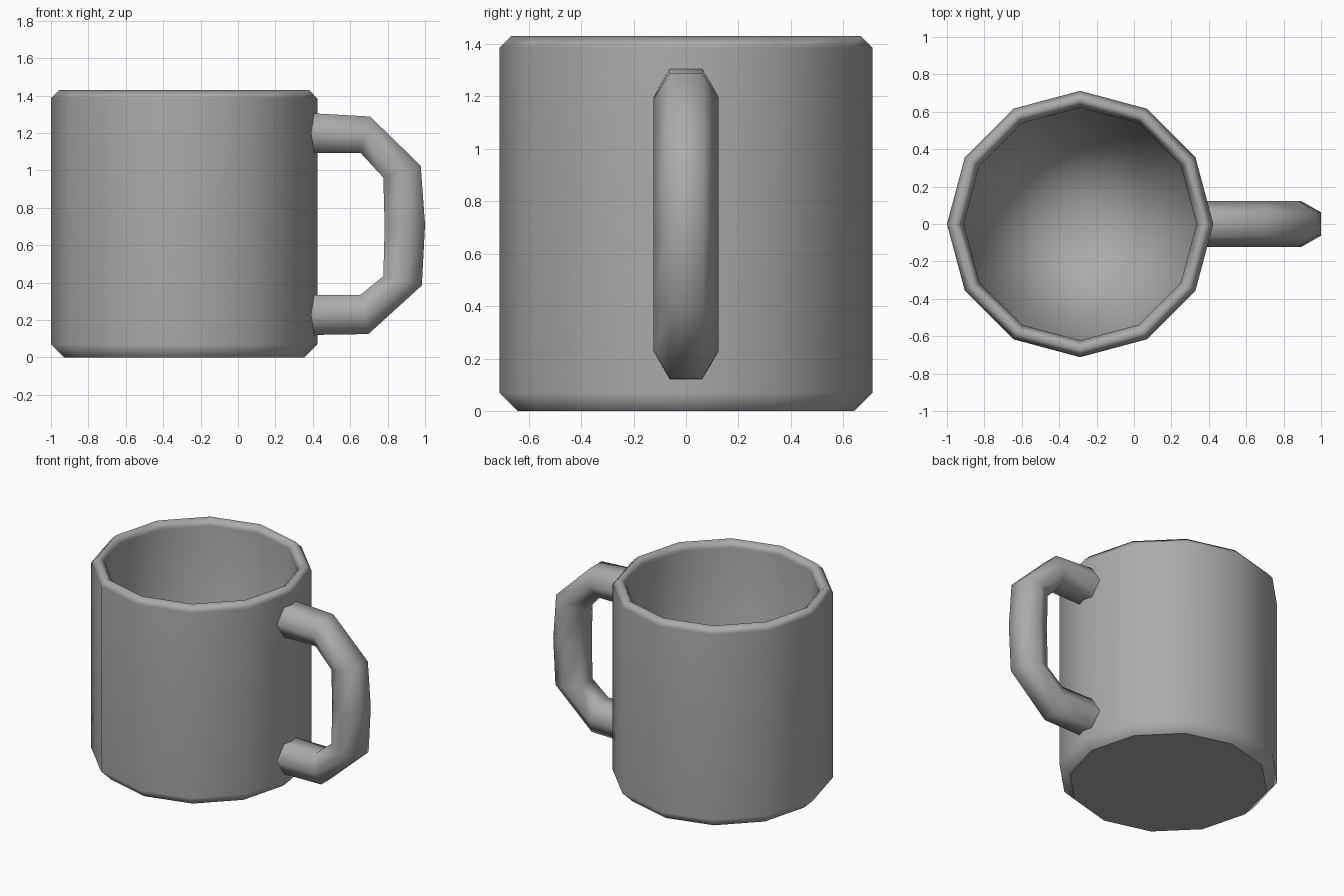
import bpy
import bmesh
from math import cos, sin, pi
from mathutils import Vector

cube = bpy.data.objects.get("Cube")
if cube:
    bpy.data.objects.remove(cube, do_unlink=True)

# One plain grey for everything
grey = bpy.data.materials.new("mid_grey")
grey.use_nodes = True
colour = (0.41, 0.41, 0.41, 1)
grey.diffuse_color = colour
grey.node_tree.nodes["Principled BSDF"].inputs["Base Color"].default_value = colour


def bridge(bm, rings):
    """Join neighbouring rings of vertices with quads."""
    for a, b in zip(rings, rings[1:]):
        n = len(a)
        for i in range(n):
            j = (i + 1) % n
            bm.faces.new((a[i], a[j], b[j], b[i]))


def finish(bm, name):
    """Make the object, with shading led by its larger faces."""
    bmesh.ops.recalc_face_normals(bm, faces=bm.faces)
    mesh = bpy.data.meshes.new(name)
    bm.to_mesh(mesh)
    bm.free()
    mesh.materials.append(grey)
    obj = bpy.data.objects.new(name, mesh)
    bpy.context.collection.objects.link(obj)
    weighted = obj.modifiers.new("weighted_normals", 'WEIGHTED_NORMAL')
    weighted.mode = 'FACE_AREA'
    weighted.keep_sharp = True


# Mug body: twelve-sided lathe from the base, over the rim, down to the inner floor
SIDES = 12
CENTRE_X = -0.288
profile = [(0.642, 0), (0.712, 0.07), (0.712, 1.385), (0.668, 1.43),
           (0.622, 1.385), (0.622, 0.09)]
bm = bmesh.new()
rings = [[bm.verts.new((CENTRE_X + r * cos(2 * pi * i / SIDES),
                        r * sin(2 * pi * i / SIDES), z)) for i in range(SIDES)]
         for r, z in profile]
bridge(bm, rings)
hub = bm.verts.new((CENTRE_X, 0, profile[-1][1]))
for i in range(SIDES):
    bm.faces.new((rings[-1][i], rings[-1][(i + 1) % SIDES], hub))
for f in bm.faces:
    f.smooth = True
base = bm.faces.new(rings[0])
for e in base.edges:
    e.smooth = False
finish(bm, "mug_body")

# Handle: six-sided tube, each ring given by its outer and inner (x, z) points
stations = [((0.37, 1.307), (0.37, 1.092)),
            ((0.707, 1.288), (0.655, 1.094)),
            ((0.977, 1.025), (0.777, 0.962)),
            ((1.0, 0.71), (0.784, 0.70)),
            ((0.983, 0.385), (0.777, 0.435)),
            ((0.697, 0.125), (0.655, 0.335)),
            ((0.37, 0.12), (0.37, 0.335))]
HALF_WIDTH = 0.124
bm = bmesh.new()
rings = []
for outer, inner in stations:
    o = Vector((outer[0], 0, outer[1]))
    n = Vector((inner[0], 0, inner[1]))
    mid, arm = (o + n) / 2, (o - n) / 2
    ring = []
    for k in range(6):
        a = k * pi / 3
        p = mid + arm * sin(a) / sin(pi / 3)
        p.y = HALF_WIDTH * cos(a)
        ring.append(bm.verts.new(p))
    rings.append(ring)
bridge(bm, rings)
for f in bm.faces:
    f.smooth = True
for end in (rings[0], rings[-1]):
    cap = bm.faces.new(end)
    for e in cap.edges:
        e.smooth = False
finish(bm, "handle")
